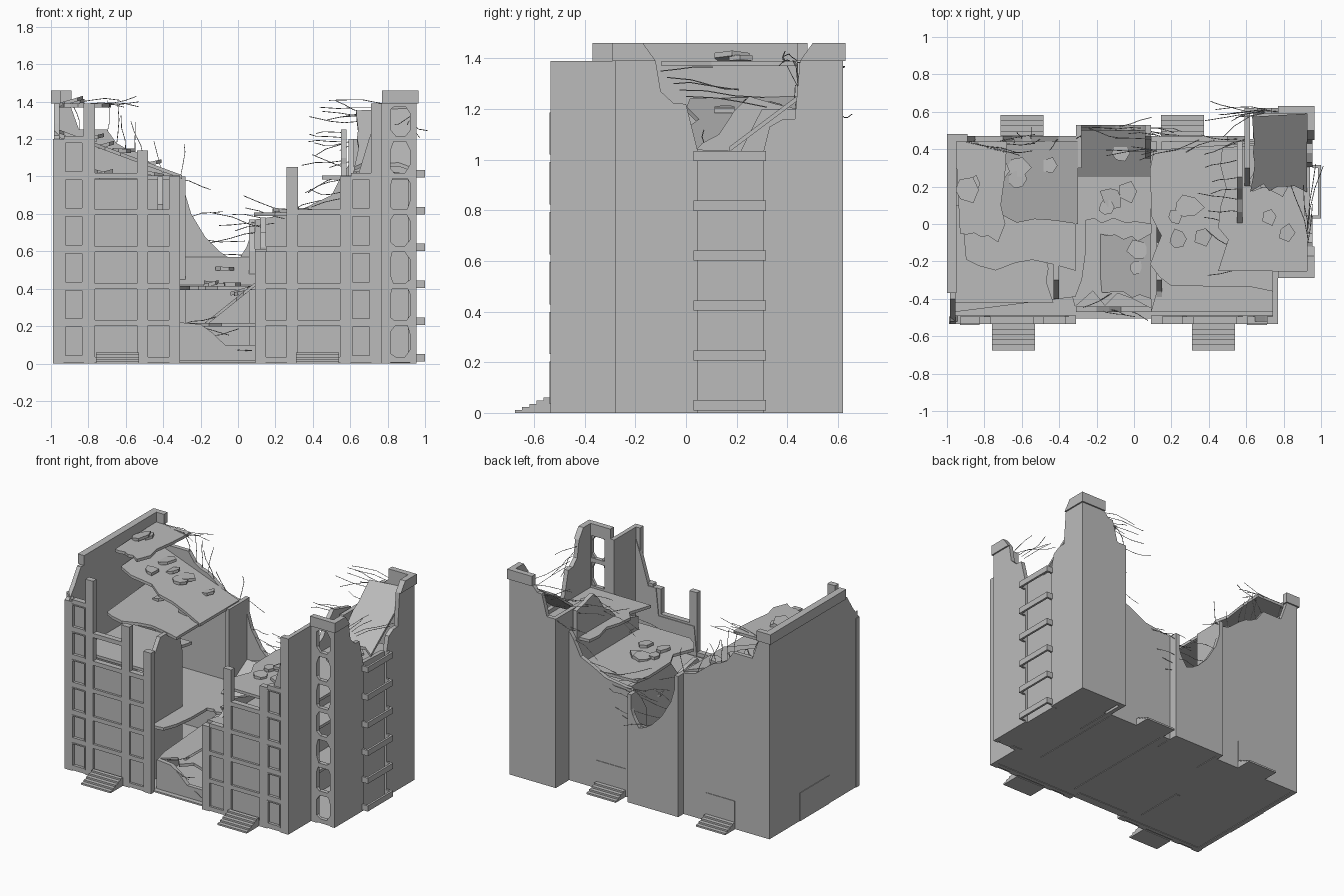
import bpy, bmesh, math, random
from mathutils import Vector

random.seed(7)
cube = bpy.data.objects.get("Cube")
if cube:
    bpy.data.objects.remove(cube, do_unlink=True)

# Main planes of the building
WEST, EAST, FRONT, BACK = -0.985, 0.955, -0.535, 0.47
GAP_LEFT, GAP_RIGHT, CENTRE_FRONT, CENTRE_BACK = -0.31, 0.09, -0.47, 0.53
CORNER, BAY_LEFT, BAY_FRONT, BAY_BACK = 0.77, 0.62, -0.28, 0.62
ROOF, CAP, THICK, BAND = 1.39, 1.46, 0.03, 0.015
FLOORS = [0.02 + 0.197 * storey for storey in range(7)]
LEFTWARD, RIGHTWARD, UPWARD, BACKWARD = (-1, 0, 0), (1, 0, 0), (0, 0, 1), (0, 1, 0)

concrete = bpy.data.materials.new("concrete_grey")
concrete.use_nodes = True
concrete.diffuse_color = (0.5, 0.5, 0.5, 1)
concrete.node_tree.nodes["Principled BSDF"].inputs["Base Color"].default_value = concrete.diffuse_color


def add_object(name, data):
    data.materials.append(concrete)
    bpy.context.collection.objects.link(bpy.data.objects.new(name, data))


def prism(name, outline, offset):
    """Closed solid: an outline pushed along an offset."""
    bm = bmesh.new()
    low = [bm.verts.new(point) for point in outline]
    high = [bm.verts.new(Vector(point) + Vector(offset)) for point in outline]
    bm.faces.new(low)
    bm.faces.new(high[::-1])
    for i in range(len(low)):
        bm.faces.new((low[i - 1], high[i - 1], high[i], low[i]))
    bmesh.ops.recalc_face_normals(bm, faces=bm.faces)
    mesh = bpy.data.meshes.new(name)
    bm.to_mesh(mesh)
    bm.free()
    add_object(name, mesh)


def box(name, x, y, z):
    ring = [(x[0], y[0], z[0]), (x[1], y[0], z[0]), (x[1], y[1], z[0]), (x[0], y[1], z[0])]
    prism(name, ring, (0, 0, z[1] - z[0]))


def rebar(name, starts, heading, length=0.18, spread=0.3):
    """Bent steel rods leaving each start point."""
    curve = bpy.data.curves.new(name, "CURVE")
    curve.dimensions = "3D"
    curve.bevel_depth = 0.002
    curve.bevel_resolution = 0
    for start in starts:
        spline = curve.splines.new("POLY")
        spline.points.add(3)
        place, direction = Vector(start), Vector(heading)
        for point in spline.points:
            point.co = (*place, 1)
            wobble = Vector([random.uniform(-spread, spread) for _ in range(3)])
            direction = (direction + wobble).normalized()
            place = place + direction * length * random.uniform(0.2, 0.5)
    add_object(name, curve)


def wall(name, along, outer, tops, rods=None):
    """Wall along an axis, thickened inward; sloping stretches of its top are torn."""
    line = [tops[0]]
    for (a, low), (b, high) in zip(tops, tops[1:]):
        if abs(high - low) > 0.02 and b - a > 0.06:
            line.append(((a + b) / 2, (low + high) / 2 + random.uniform(-THICK, THICK)))
        line.append((b, high))
    inward = -math.copysign(THICK, outer)

    def place(s, z, depth=0):
        return (s, outer + depth, z) if along == "x" else (outer + depth, s, z)

    outline = [(line[0][0], 0), *line, (line[-1][0], 0)]
    prism(name, [place(s, z) for s, z in outline], Vector(place(0, 0, inward)) - Vector(place(0, 0)))
    if rods:
        broken = [place(s, z - BAND, inward / 2) for s, z in line if z < ROOF]
        rebar(name + "_rods", broken, rods)


def chunk(x, y, z):
    """One loose piece of rubble."""
    tilt, sides, size = random.uniform(-0.3, 0.3), random.randint(5, 7), random.uniform(0.04, 0.07)
    ring = []
    for k in range(sides):
        angle, reach = math.tau * k / sides, size * random.uniform(0.7, 1.2)
        dx, dy = reach * math.cos(angle), reach * math.sin(angle)
        ring.append((x + dx, y + dy, z + tilt * dx))
    prism("rubble_chunk", ring, (0, 0, 0.02))


def slab(name, x, y, z, torn="", slope=(0, 0), chunks=0):
    """Floor plate with torn sides; z is the top height at the low x, low y corner."""
    def height(px, py):
        return z + slope[0] * (px - x[0]) + slope[1] * (py - y[0])

    corners = [Vector((x[0], y[0])), Vector((x[1], y[0])), Vector((x[1], y[1])), Vector((x[0], y[1]))]
    centre = (corners[0] + corners[2]) / 2
    ring = []
    for i, side in enumerate(("front", "right", "back", "left")):
        steps = 6 if side in torn else 1
        for k in range(steps):
            p = corners[i].lerp(corners[(i + 1) % 4], k / steps)
            if side in torn:
                p = p.lerp(centre, random.uniform(0, 0.25))
            ring.append((p.x, p.y, height(p.x, p.y)))
    prism(name, ring, (0, 0, -0.02))
    for _ in range(chunks):
        p = centre + Vector([random.uniform(-0.3, 0.3) * (b - a) for a, b in (x, y)])
        chunk(p.x, p.y, height(p.x, p.y))


# Ground plate
for x, y in (((WEST, CORNER), (FRONT, BACK)), ((BAY_LEFT, EAST), (BAY_FRONT, BAY_BACK)),
             ((GAP_LEFT, GAP_RIGHT), (0, CENTRE_BACK))):
    box("ground_plate", (x[0] + BAND, x[1] - BAND), (y[0] + THICK, y[1] - BAND), (0.004, BAND))

# Outer walls with broken tops
wall("left_wall", "y", WEST, [(FRONT, 1.2), (-0.4, ROOF), (BACK, ROOF)])
wall("back_wall_left", "x", BACK, [(WEST, ROOF), (-0.9, ROOF), (-0.85, 1.25), (-0.7, 1.25), (-0.6, 1.15),
                                   (-0.5, 1.1), (GAP_LEFT, 1)], UPWARD)
wall("back_wall_centre", "x", CENTRE_BACK, [(GAP_LEFT, 1), (-0.25, 0.8), (-0.1, 0.6), (0, 0.55),
                                            (GAP_RIGHT, 0.75)], RIGHTWARD)
wall("back_wall_right", "x", BACK, [(GAP_RIGHT, 0.77), (0.3, 0.8), (0.5, 0.9), (BAY_LEFT, 1.1)], LEFTWARD)
wall("back_return_left", "y", GAP_LEFT, [(0.3, 1), (CENTRE_BACK, 1)])
wall("back_return_right", "y", GAP_RIGHT, [(0.35, 0.6), (BACK, 0.77), (CENTRE_BACK, 0.77)])
wall("bay_return_wall", "y", BAY_LEFT, [(0.2, 1), (0.3, 1.2), (BAY_BACK, 1.2)])
wall("bay_back_wall", "x", BAY_BACK, [(BAY_LEFT - THICK, 1.2), (0.66, 1.2), (0.7, 1.35), (CORNER, ROOF),
                                      (EAST, ROOF)], LEFTWARD)
wall("right_wall_front", "y", EAST, [(BAY_FRONT, ROOF), (-0.12, ROOF), (-0.1, 1.27), (0, 1.22), (0.045, 1.04)])
wall("right_wall_recess", "y", EAST - BAND, [(0.045, 1.04), (0.305, 1.03)])
wall("right_wall_back", "y", EAST, [(0.305, 1.03), (0.33, 1.13), (0.43, 1.16), (0.45, ROOF), (BAY_BACK, ROOF)])
wall("corner_return_wall", "y", CORNER, [(FRONT, ROOF), (BAY_FRONT + THICK, ROOF)])
wall("front_wall_centre", "x", CENTRE_FRONT, [(GAP_LEFT, 0.22), (-0.2, 0.21), (-0.07, 0.1), (GAP_RIGHT, 0.1)],
     RIGHTWARD)
wall("front_wall_left", "x", FRONT + BAND, [(WEST, 1.25), (-0.9, 1.2), (-0.8, 1.2), (-0.77, FLOORS[4]),
                                            (-0.37, FLOORS[4]), (-0.35, 1), (GAP_LEFT, 1)])
wall("front_wall_right", "x", FRONT + BAND, [(GAP_RIGHT, 0.6), (0.26, 0.6), (0.28, FLOORS[4]), (0.56, FLOORS[4]),
                                             (0.58, 1), (0.64, 1), (0.7, 1.2), (CORNER, ROOF)])

# Parapets along the surviving roof edge
ledge = (ROOF, CAP)
box("parapet_left", (-1, -0.95), (-0.37, BACK), ledge)
box("parapet_left_back", (-1, -0.89), (BACK - THICK, BACK + 0.01), ledge)
box("parapet_bay_front", (CORNER, EAST + 0.01), (BAY_FRONT - 0.01, BAY_FRONT + THICK), ledge)
box("parapet_bay_back", (CORNER, EAST + 0.01), (BAY_BACK - THICK, BAY_BACK + 0.01), ledge)
for outside, low, high in ((BAY_FRONT, -0.12, -0.17), (BAY_BACK, 0.45, 0.5)):
    broken = [(outside, ROOF), (outside, CAP), (high, CAP), (low, ROOF)]
    prism("parapet_right", [(EAST - THICK, y, z) for y, z in broken], (0.04, 0, 0))

# Front grid, mirrored about the gap: pilasters and floor bands standing proud of the walls
AXIS = -0.11
OFFSETS = (0.85, 0.685, 0.4, 0.23)
for side, tops in ((-1, (1.2, ROOF, 1.14, 1)), (1, (ROOF, 1, 1.05, 0.6))):
    for offset, top in zip(OFFSETS, tops):
        x = AXIS + side * offset
        box("front_pilaster", (x - THICK, x + THICK), (FRONT, FRONT + 0.04), (0, top))
    for column, (outer, inner) in enumerate(zip(OFFSETS, OFFSETS[1:])):
        x = sorted(AXIS + side * edge for edge in (outer - THICK, inner + THICK))
        rows = (7 if side < 0 else 6) - column
        for row, z in enumerate(FLOORS[:rows]):
            box("front_floor_band", x, (FRONT, FRONT + 0.04), (z - BAND, z + BAND))
            if column == 0 and row < rows - 1:
                low, high, rim = z + BAND, FLOORS[row + 1] - BAND, 0.008
                depth = (FRONT - 0.005, FRONT + 0.02)
                for edge in (x[0], x[1] - rim):
                    box("window_frame_side", (edge, edge + rim), depth, (low, high))
                for edge in (low, high - rim):
                    box("window_frame_rail", x, depth, (edge, edge + rim))

# Narrow bay front with open, jagged windows
opening, depth = (0.815, 0.92), (BAY_FRONT, BAY_FRONT + THICK)
box("bay_front_jamb", (CORNER, opening[0]), depth, (0, ROOF))
box("bay_front_jamb", (opening[1], EAST), depth, (0, ROOF))
for below, above in zip(FLOORS, FLOORS[1:] + [ROOF]):
    box("bay_front_band", opening, depth, (below - BAND, below + BAND))
    for x, across in zip(opening, (1, -1)):
        for z, up in ((below + BAND, 1), (above - BAND, -1)):
            a, b = across * random.uniform(0.01, THICK), up * random.uniform(BAND, 0.05)
            prism("window_shard", [(x, BAY_FRONT, z), (x + a, BAY_FRONT, z), (x, BAY_FRONT, z + b)], (0, 0.02, 0))
box("bay_front_lintel", opening, depth, (ROOF - BAND, ROOF))

# Balcony rails on the right side
for z in FLOORS[:6]:
    height = (z - 0.01, z + THICK)
    box("balcony_rail", (1 - BAND, 1), (THICK, 0.315), height)
    for y in (THICK, 0.3):
        box("balcony_rail_end", (EAST, 1 - BAND), (y, y + BAND), height)

# Entrance stairs and doors
for centre, y, out, steps in ((AXIS - 0.535, FRONT, -1, 5), (AXIS + 0.535, FRONT, -1, 5),
                              (-0.6, BACK, 1, 4), (0.26, BACK, 1, 4)):
    x = (centre - 0.115, centre + 0.115)
    for i in range(steps):
        reach = y + out * 0.028 * (steps - i)
        box("entrance_step", x, sorted((y, reach)), (0.012 * i, 0.012 * (i + 1)))
    if out > 0:
        box("back_door", x, (y, y + 0.004), (0.05, 0.2))
box("side_door", (WEST - 0.004, WEST), (-0.2, 0.13), (0, 0.2))

# Floor slabs, torn and sagging, with rubble on them
left, inside, rear = WEST + THICK, CORNER - THICK, BACK - THICK
slab("left_roof_slab", (left, -0.3), (0, rear), 1.25, "front", (-0.37, 0), chunks=6)
slab("left_roof_remnant", (left, -0.68), (-0.1, rear), ROOF, "front right", chunks=2)
slab("left_upper_slab", (left, GAP_LEFT), (-0.25, rear), FLOORS[5], "front", chunks=3)
slab("left_front_slab", (left, -0.43), (-0.42, 0.1), FLOORS[4], "right")
slab("left_middle_slab", (left, -0.25), (CENTRE_FRONT, rear), FLOORS[2], "right")
slab("centre_back_slab", (GAP_LEFT, GAP_RIGHT), (0.25, 0.5), 0.42, "", (0, 0.6), chunks=1)
slab("centre_slab", (GAP_LEFT, GAP_RIGHT), (0, 0.25), FLOORS[2], "front", chunks=3)
slab("centre_low_slab", (-0.4, GAP_RIGHT), (-0.45, rear), FLOORS[1], "front")
slab("fallen_slab", (-0.2, GAP_RIGHT), (-0.4, -0.05), 0.2, "front back", (0.8, 0), chunks=2)
slab("right_low_slab", (GAP_RIGHT, inside), (CENTRE_FRONT, rear), 0.3)
slab("right_middle_slab", (GAP_RIGHT, inside), (CENTRE_FRONT, rear), FLOORS[3], "left")
slab("right_upper_slab", (0.07, inside), (-0.36, rear), FLOORS[4], "front left", chunks=6)
slab("right_top_slab", (0.45, EAST - THICK), (BAY_FRONT + THICK, rear), FLOORS[5], "left", chunks=5)
slab("bay_fallen_roof", (BAY_LEFT, EAST - THICK), (0.17, 0.59), 1.05, "front left", (0, 0.75))

# Inner partition stubs
wall("partition_left", "y", -0.43, [(-0.4, 0.85), (-0.3, 1), (-0.1, 1), (-0.05, 0.8)])
wall("partition_centre", "y", 0.15, [(-0.42, 0.6), (-0.3, 0.7), (-0.1, 0.65), (0, 0.78), (rear, 0.78)])
wall("partition_right", "y", 0.58, [(-0.25, 0.9), (0, 1), (0.13, 1.1), (0.25, 1.25), (rear, 1.2)], LEFTWARD)

# Long loose rods around the missing roof and along the gap
for name, a, b, heading in (("roof_rods_left", (-0.9, rear, ROOF), (-0.75, 0.4, ROOF), RIGHTWARD),
                            ("roof_rods_right", (CORNER, 0.6, ROOF), (0.7, 0.6, 1.3), LEFTWARD),
                            ("side_rods", (0.93, -0.1, 1.35), (0.93, 0, 1.25), BACKWARD),
                            ("gap_rods", (0.3, 0.4, 0.8), (GAP_RIGHT, 0.4, 0.7), LEFTWARD)):
    rebar(name, [Vector(a).lerp(Vector(b), i / 4) for i in range(5)], heading, 0.28, 0.25)
